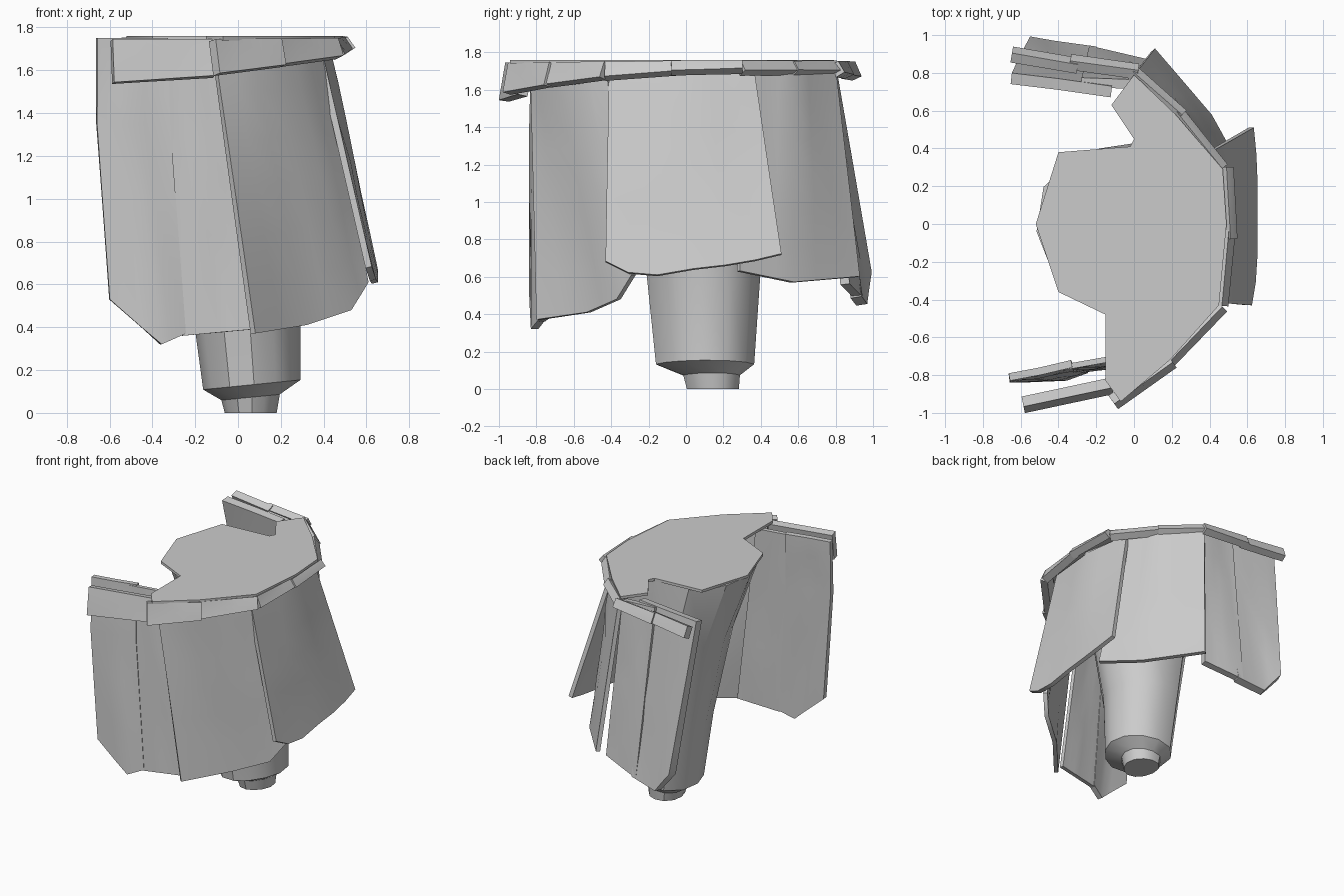
import bpy, bmesh, math, random
from mathutils import Vector

random.seed(4)
cube = bpy.data.objects.get("Cube")
if cube:
    bpy.data.objects.remove(cube, do_unlink=True)

grey = bpy.data.materials.new("plain grey")
grey.use_nodes = True
grey.diffuse_color = (0.6, 0.6, 0.6, 1)
grey.node_tree.nodes["Principled BSDF"].inputs["Base Color"].default_value = (0.6, 0.6, 0.6, 1)


def finish(name, bm, thickness=0, angle=40):
    bmesh.ops.recalc_face_normals(bm, faces=bm.faces)
    mesh = bpy.data.meshes.new(name)
    bm.to_mesh(mesh)
    bm.free()
    obj = bpy.data.objects.new(name, mesh)
    bpy.context.collection.objects.link(obj)
    mesh.materials.append(grey)
    bpy.ops.object.select_all(action='DESELECT')
    obj.select_set(True)
    bpy.context.view_layer.objects.active = obj
    if thickness:
        mod = obj.modifiers.new("thickness", 'SOLIDIFY')
        mod.thickness = thickness
        mod.offset = 0
        bpy.ops.object.modifier_apply(modifier=mod.name)
    bpy.ops.object.shade_smooth_by_angle(angle=math.radians(angle))
    return obj


def loft(name, rows, closed=False, **options):
    """Skin rows of points with quads; closed rows also get end caps."""
    bm = bmesh.new()
    grid = [[bm.verts.new(p) for p in row] for row in rows]
    for a, b in zip(grid, grid[1:]):
        for i in range(len(a) if closed else len(a) - 1):
            j = (i + 1) % len(a)
            bm.faces.new((a[i], a[j], b[j], b[i]))
    if closed:
        bm.faces.new(grid[0])
        bm.faces.new(grid[-1])
    return finish(name, bm, **options)


def sample(points, t):
    """Point at fraction t along evenly weighted points."""
    f = t * (len(points) - 1)
    i = min(int(f), len(points) - 2)
    return Vector(points[i]).lerp(Vector(points[i + 1]), f - i)


def panel(name, *edges, rows=6, columns=6, thickness=0.03, rough=0.006):
    """Slightly battered hanging sheet through edges listed from top to bottom."""
    grid = []
    for r in range(rows + 1):
        row = []
        for c in range(columns + 1):
            p = sample([sample(edge, c / columns) for edge in edges], r / rows)
            out = Vector((p.x + 0.3, p.y, 0)).normalized()
            inside = 0 < r < rows and 0 < c < columns
            row.append(p + out * (random.uniform(-rough, rough) if inside else 0))
        grid.append(row)
    return loft(name, grid, thickness=thickness)


# Hanging skirt panels: top edge, optional middle edge, bottom edge
panel("front_outer_panel", [(-.66, -.81, 1.75), (-.5, -.78, 1.75), (-.33, -.74, 1.75)],
      [(-.66, -.82, 1.35), (-.5, -.8, 1.35), (-.32, -.76, 1.35)],
      [(-.6, -.82, .53), (-.36, -.81, .32), (-.25, -.77, .37)], thickness=0.04)
panel("front_middle_panel", [(-.38, -.76, 1.74), (-.1, -.71, 1.74)],
      [(-.26, -.77, .36), (.07, -.73, .39)])
panel("front_corner_panel", [(-.12, -.82, 1.72), (.05, -.75, 1.72), (.24, -.6, 1.72), (.37, -.42, 1.72)],
      [(.07, -.79, .37), (.31, -.52, .41), (.52, -.36, .48), (.6, -.28, .61)])
panel("side_panel", [(.37, -.41, 1.72), (.41, 0, 1.72), (.36, .36, 1.72)],
      [(.61, -.43, .68), (.64, -.25, .59), (.64, .04, .64), (.64, .3, .67), (.62, .51, .72)])
panel("back_corner_panel", [(.35, .34, 1.72), (.23, .57, 1.72), (0, .79, 1.72)],
      [(.56, .28, .63), (.4, .57, .57), (.1, .92, .6)])
panel("back_middle_panel", [(0, .74, 1.72), (-.28, .75, 1.74)],
      [(.06, .85, .56), (-.24, .92, .49)], thickness=0.05)
panel("back_outer_panel", [(-.12, .7, 1.74), (-.4, .74, 1.74), (-.65, .77, 1.74)],
      [(-.2, .91, .49), (-.42, .94, .45), (-.56, .965, .62)], thickness=0.06)

# Overlapping belt plates: start, end, lower height at each end
belt = [
    ((-.59, -.94), (-.12, -.84), 1.54, 1.57),
    ((-.12, -.93), (.19, -.71), 1.58, 1.62),
    ((.16, -.72), (.45, -.42), 1.62, 1.66),
    ((.44, -.43), (.48, -.03), 1.66, 1.69),
    ((.49, -.08), (.47, .3), 1.69, 1.7),
    ((.45, .28), (.21, .58), 1.69, 1.69),
    ((.24, .56), (-.02, .79), 1.69, 1.69),
    ((.02, .79), (-.34, .84), 1.68, 1.67),
    ((-.3, .82), (-.65, .88), 1.67, 1.66),
]
for n, (a, b, za, zb) in enumerate(belt):
    out = Vector((b[1] - a[1], a[0] - b[0], 0)).normalized() * 0.035
    top = [(*a, 1.74), (*b, 1.74)]
    low = [Vector((*a, za)) + out, Vector((*b, zb)) + out]
    panel(f"belt_plate_{n + 1}", top, low, rows=2, columns=3, thickness=0.055)

# Flat cap that reaches out to the belt
outline = [(-.52, 0), (-.4, -.36), (-.15, -.48), (-.15, -.83), (-.07, -.94), (.19, -.72),
           (.45, -.43), (.49, 0), (.47, .29), (.22, .58), (0, .79), (-.12, .63),
           (0, .45), (-.02, .41), (-.4, .38)]
bm = bmesh.new()
bm.faces.new([bm.verts.new((x, y, 1.75)) for x, y in outline])
finish("cap", bm, thickness=0.02)


def ring_at(z, x0, x1, y0, y1, tilt=0.0, sides=12):
    """Rounded section, fuller towards the back right corner."""
    points = []
    for i in range(sides):
        a = math.tau * i / sides + math.pi
        r = 1.01 + 0.13 * math.cos(a - math.pi * 0.75) ** 3
        x = (x0 + x1) / 2 + r * math.cos(a) * (x1 - x0) / 2
        y = (y0 + y1) / 2 + r * math.sin(a) * (y1 - y0) / 2
        points.append((x, y, z + tilt * (x - x0)))
    return points


# Tapered leg with a small stepped foot: height, x range, y range, tilt
loft("leg", [ring_at(1.745, -.49, .44, -.46, .38), ring_at(1.25, -.33, .38, -.35, .41),
             ring_at(.6, -.215, .3, -.22, .38), ring_at(.11, -.15, .3, -.17, .35, .1),
             ring_at(.06, -.07, .2, -.02, .28, .1), ring_at(0, -.055, .185, 0, .275)],
     closed=True, angle=35)
